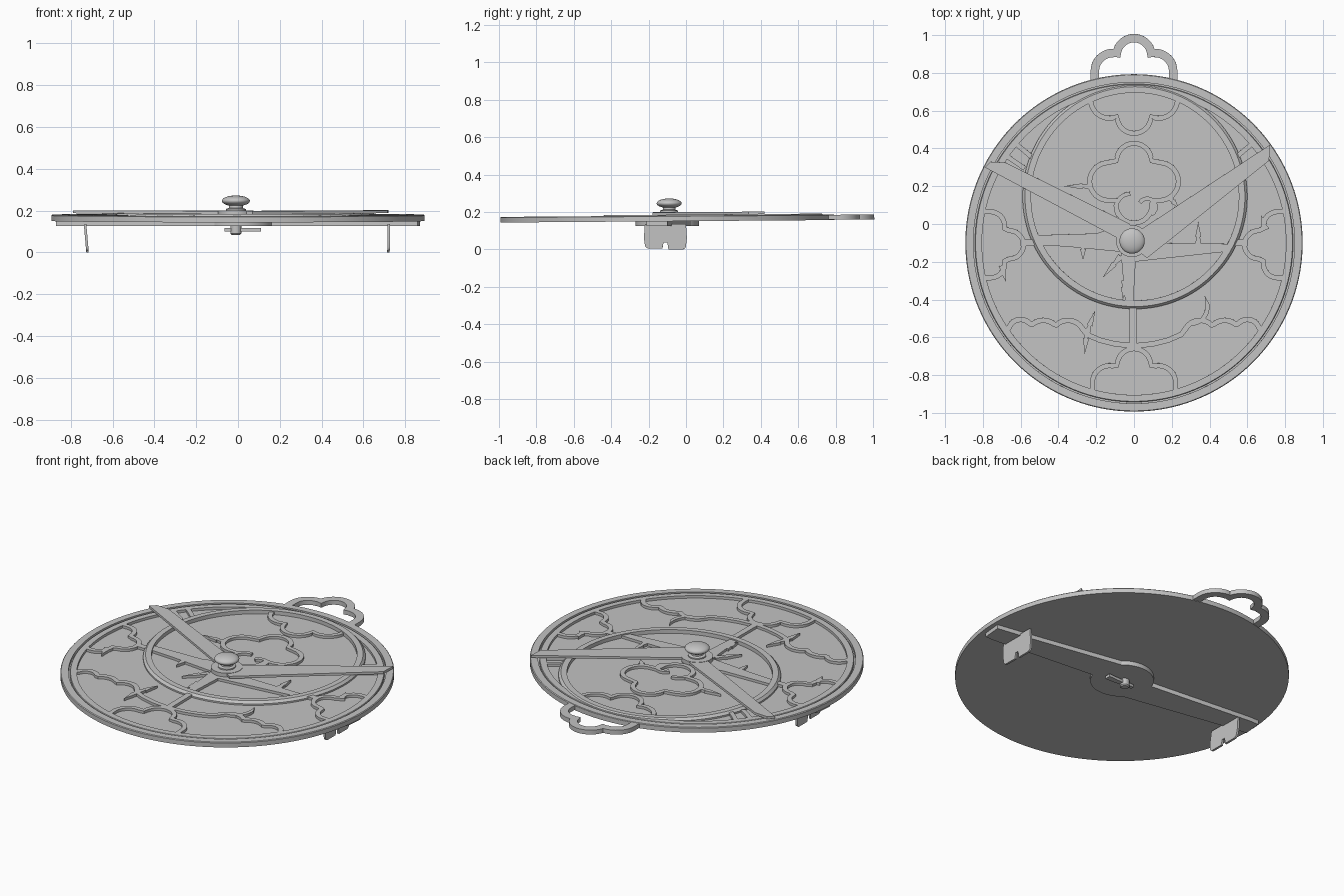
import bpy, bmesh, math
from math import cos, sin, radians
from mathutils import Matrix, Vector

if "Cube" in bpy.data.objects:
    bpy.data.objects.remove(bpy.data.objects["Cube"], do_unlink=True)

metal = bpy.data.materials.new("grey_metal")
metal.use_nodes = True
GREY = (0.55, 0.55, 0.55, 1)
metal.diffuse_color = GREY
metal.node_tree.nodes["Principled BSDF"].inputs["Base Color"].default_value = GREY

CY = -0.1                                   # centre of the disc on y
BASE, PLATE, TOP = 0.15, 0.163, 0.18        # main levels
TILT = (Matrix.Translation((0, CY, 0.165)) @ Matrix.Rotation(0.0075, 4, 'X')
        @ Matrix.Translation((0, -CY, -0.165)))


def finish(name, bm, tilt=True, bevel=0):
    bmesh.ops.remove_doubles(bm, verts=bm.verts, dist=0.0002)
    bmesh.ops.recalc_face_normals(bm, faces=bm.faces)
    if tilt:
        bm.transform(TILT)
    mesh = bpy.data.meshes.new(name)
    bm.to_mesh(mesh)
    bm.free()
    mesh.materials.append(metal)
    ob = bpy.data.objects.new(name, mesh)
    bpy.context.collection.objects.link(ob)
    bpy.ops.object.select_all(action='DESELECT')
    ob.select_set(True)
    bpy.context.view_layer.objects.active = ob
    bpy.ops.object.shade_smooth_by_angle(angle=radians(35))
    if bevel:
        mod = ob.modifiers.new("soft_edges", 'BEVEL')
        mod.width, mod.segments = bevel, 2
    return ob


def lathe(name, profile, centre, steps=128, closed=False, tilt=True):
    """Spin an (r, z) profile around a vertical axis."""
    bm = bmesh.new()
    vs = [bm.verts.new((r, 0, z)) for r, z in profile]
    pairs = list(zip(vs, vs[1:])) + ([(vs[-1], vs[0])] if closed else [])
    edges = [bm.edges.new(p) for p in pairs]
    bmesh.ops.spin(bm, geom=vs + edges, cent=(0, 0, 0), axis=(0, 0, 1),
                   angle=math.tau, steps=steps, use_merge=True)
    bm.transform(Matrix.Translation((*centre, 0)))
    return finish(name, bm, tilt)


def ring(name, r0, r1, z0, z1, centre=(0, CY), chamfer=0.003):
    c = chamfer
    return lathe(name, [(r0, z0), (r1, z0), (r1, z1 - c), (r1 - c, z1),
                        (r0, z1)], centre, closed=True)


def slab(name, outline, z0, z1, **kw):
    """Extrude a flat outline from z0 to z1."""
    bm = bmesh.new()
    face = bm.faces.new([bm.verts.new((x, y, z0)) for x, y in outline])
    new = bmesh.ops.extrude_face_region(bm, geom=[face])["geom"]
    bmesh.ops.translate(bm, vec=(0, 0, z1 - z0),
                        verts=[v for v in new if isinstance(v, bmesh.types.BMVert)])
    return finish(name, bm, **kw)


def ribbon(name, path, width, z0=PLATE - 0.004, z1=TOP - 0.002, closed=False):
    """Flat strip with square edges along a path."""
    pts = [Vector(p) for p in path]
    n, bm, rows = len(pts), bmesh.new(), []
    for i, p in enumerate(pts):
        a = pts[(i - 1) % n] if closed or i else p
        b = pts[(i + 1) % n] if closed or i < n - 1 else p
        d = (b - a).normalized()
        side = Vector((-d.y, d.x)) * width / 2
        rows.append([bm.verts.new((*q, z)) for q, z in
                     ((p + side, z0), (p + side, z1), (p - side, z1), (p - side, z0))])
    for i in range(n if closed else n - 1):
        r, s = rows[i], rows[(i + 1) % n]
        for k in range(4):
            bm.faces.new((r[k], r[(k + 1) % 4], s[(k + 1) % 4], s[k]))
    if not closed:
        bm.faces.new(rows[0])
        bm.faces.new(rows[-1])
    return finish(name, bm)


def arc(x, y, r, a0, a1, n=14):
    return [(x + r * cos(radians(a0 + (a1 - a0) * i / n)),
             y + r * sin(radians(a0 + (a1 - a0) * i / n))) for i in range(n + 1)]


def trefoil(name, at, turn, s, r, h, top_r, width, tail, **kw):
    """Three lobes, tip along local +y, turned and placed."""
    path = ([(-s - r, -tail)] + arc(-s, 0, r, 180, 80) + arc(0, h, top_r, 180, 0)
            + arc(s, 0, r, 100, 0) + [(s + r, -tail)])
    c, k = cos(radians(turn)), sin(radians(turn))
    return ribbon(name, [(at[0] + x * c - y * k, at[1] + x * k + y * c)
                         for x, y in path], width, **kw)


def thorn(x, y, angle, length, width=0.035):
    """Star pointer with a small shoulder."""
    d = Vector((cos(radians(angle)), sin(radians(angle))))
    s = Vector((-d.y, d.x)) * width / 2
    p = Vector((x, y))
    mid = p + d * length * 0.35
    slab("star_pointer", [p + s, mid + s * 0.5, mid + s * 0.9, p + d * length,
                          mid - s * 0.9, mid - s * 0.5, p - s], PLATE - 0.004, TOP - 0.002)


# Body: dished disc with raised rim
lathe("body_disc", [(0, BASE), (0.893, BASE), (0.893, TOP - 0.004), (0.889, TOP),
                    (0.85, TOP), (0.85, PLATE), (0, PLATE)], (0, CY), steps=160)

# Hanging loop
trefoil("hanging_loop", (0, 0.81), 0, 0.112, 0.095, 0.082, 0.092, 0.045, 0.07,
        z0=BASE + 0.002, z1=TOP - 0.002)
ribbon("loop_base", arc(0, CY, 0.875, 104, 76), 0.035, BASE + 0.002, TOP - 0.002)

# Pierced star map: two rings
ring("outer_map_ring", 0.805, 0.842, PLATE - 0.004, TOP - 0.002)
ring("zodiac_ring", 0.55, 0.595, PLATE - 0.004, TOP + 0.005, (0.005, 0.145), 0.013)

# Trefoil ornaments and the bars that hold them
for side in (-1, 1):
    trefoil("side_trefoil", (side * 0.76, CY - 0.01), side * 90, 0.1, 0.075, 0.1,
            0.075, 0.026, 0.03)
    ribbon("side_link", [(side * 0.53, CY), (side * 0.6, CY)], 0.035)
    a = radians(90 - side * 50)
    for off in (0, 0.1):
        ribbon("upper_link", [(q * cos(a - side * off), CY + q * sin(a - side * off))
                              for q in (0.7, 0.815)], 0.025)
trefoil("bottom_trefoil", (0, -0.84), 0, 0.13, 0.09, 0.09, 0.09, 0.026, 0.05)
trefoil("top_trefoil", (0, 0.66), 180, 0.13, 0.1, 0.09, 0.09, 0.026, 0.03)

# Central quatrefoil with curled horns
ribbon("quatrefoil", arc(0, 0.335, 0.092, 0, 180) + arc(-0.135, 0.225, 0.1, 95, 265)
       + arc(0, 0.1, 0.095, 165, 375) + arc(0.135, 0.225, 0.1, -85, 85), 0.026, closed=True)
ribbon("left_horn", arc(-0.02, 0.085, 0.075, 90, 215, 10), 0.022)
ribbon("right_horn", arc(0.07, 0.09, 0.045, 150, -60, 10), 0.022)

# Straight bars inside the zodiac ring
slab("left_bar", [(-0.54, -0.06), (-0.2, -0.05), (-0.05, 0), (-0.04, -0.15),
                  (-0.35, -0.12), (-0.53, -0.11)], PLATE - 0.004, TOP - 0.002)
slab("right_bar", [(0, -0.1), (0.52, -0.105), (0.5, -0.145), (0, -0.2)],
     PLATE - 0.004, TOP - 0.002)
slab("lower_bar", [(-0.07, -0.15), (0.01, -0.18), (-0.005, -0.43), (-0.045, -0.43)],
     PLATE - 0.004, TOP - 0.002)
ribbon("lower_post", [(-0.005, -0.43), (-0.005, -0.66)], 0.035)

# Scalloped bracket across the lower half
half = ([(0, -0.645), (0.1, -0.635), (0.18, -0.615), (0.25, -0.585)]
        + arc(0.35, -0.6, 0.09, 150, 45, 8) + arc(0.48, -0.6, 0.09, 130, 50, 8)
        + arc(0.6, -0.57, 0.065, 140, 0, 8) + [(0.68, -0.545)])
ribbon("lower_bracket", [(-x, y) for x, y in half[:0:-1]] + half, 0.028)
slab("bracket_horn", arc(0.25, -0.42, 0.13, -75, 20, 8) + arc(0.3, -0.44, 0.1, 20, -70, 8)[1:],
     PLATE - 0.004, TOP - 0.002)

# Star pointers
for spec in ((-0.22, 0.2, 180, 0.15), (-0.27, -0.1, 270, 0.09), (0.34, -0.11, 90, 0.12),
             (-0.07, -0.17, 230, 0.15), (-0.25, -0.58, 70, 0.13), (-0.25, -0.56, 265, 0.13),
             (0.19, 0.14, 310, 0.07), (-0.7, -0.22, 285, 0.09), (0.7, -0.03, 110, 0.08),
             (-0.05, -0.3, 265, 0.1)):
    thorn(*spec)

# Two-armed rule on top
RULE = (TOP + 0.004, TOP + 0.018)
slab("rule_left_arm", [(-0.79, 0.3), (-0.76, 0.33), (-0.68, 0.325), (-0.02, 0),
                       (-0.02, -0.11)], *RULE)
slab("rule_right_arm", [(0.72, 0.42), (0.05, -0.02), (0, -0.06), (0, -0.13),
                        (0.07, -0.18), (0.715, 0.335)], *RULE)
PIN = (-0.01, CY + 0.01)
lathe("rule_hub", [(0, RULE[0] - 0.01), (0.085, RULE[0] - 0.01), (0.085, RULE[1] + 0.002),
                   (0, RULE[1] + 0.002)], PIN, 48)

# Knob and central pin
lathe("knob", [(0, 0.195), (0.048, 0.195), (0.048, 0.207), (0.034, 0.212), (0.034, 0.222)]
      + [(0.067 * cos(radians(a)), 0.246 + 0.026 * sin(radians(a)))
         for a in range(-60, 90, 10)] + [(0, 0.272)], PIN, 40, tilt=False)
lathe("pin", [(0, 0.084), (0.02, 0.084), (0.026, 0.09), (0.026, 0.16), (0, 0.16)],
      PIN, 32, tilt=False)
slab("wedge", [(-0.065, CY), (-0.065, CY + 0.02), (0.11, CY + 0.028), (0.11, CY - 0.008)],
     0.1, 0.116, tilt=False)

# Sighting bar underneath, each arm offset to one side of the centre line
SIGHT = (0.126, BASE + 0.002)
lathe("sight_hub", [(0, SIGHT[0]), (0.17, SIGHT[0]), (0.17, SIGHT[1]), (0, SIGHT[1])],
      (0, CY), 64, tilt=False)
for side in (-1, 1):
    slab("sight_arm", [(side * x, CY - side * y) for x, y in
                       ((0.05, 0.02), (0.05, -0.14), (0.1, -0.13), (0.74, -0.02), (0.87, 0),
                        (0.86, 0.11), (0.8, 0.11), (0.12, 0.05))], *SIGHT, tilt=False)

    # Vane: notched upright plate with rounded lower corners
    outline = ([(-0.11, 0.135), (-0.115, 0.06)] + arc(-0.09, 0.025, 0.02, 180, 270, 5)
               + [(-0.016, 0.005), (-0.01, 0.038), (0.01, 0.038), (0.016, 0.0)]
               + arc(0.09, 0.02, 0.02, 270, 360, 5) + [(0.115, 0.06), (0.11, 0.135)])
    vane = slab("sight_vane", outline, -0.006, 0.006, tilt=False)
    vane.data.transform(Matrix.Translation((side * 0.72, CY - 0.01, 0))
                        @ Matrix.Rotation(radians(-5 if side < 0 else 1), 4, 'Y')
                        @ Matrix(((0, 0, 1, 0), (1, 0, 0, 0), (0, 1, 0, 0), (0, 0, 0, 1))))
